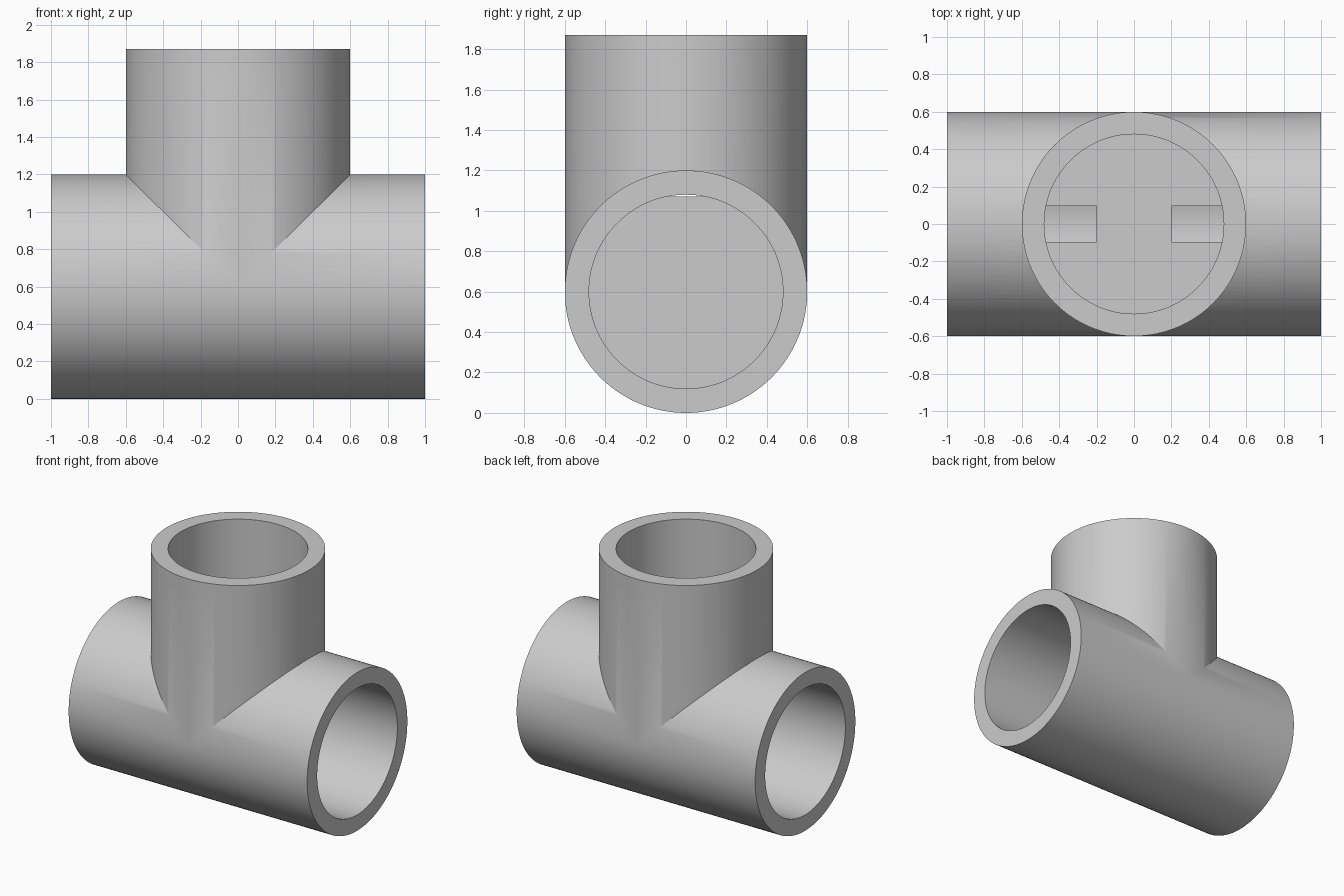
import bpy
import math

cube = bpy.data.objects.get("Cube")
if cube:
    bpy.data.objects.remove(cube, do_unlink=True)

OUTER, BORE = 0.6, 0.48
AXIS_Z, TOP, HALF = 0.6, 1.87, 1.0
DEPTH = 0.8      # depth of every blind bore
OVER = 0.1       # cutter overshoot past each mouth

grey = bpy.data.materials.new("pipe grey")
grey.use_nodes = True
colour = (0.6, 0.6, 0.6, 1)
grey.diffuse_color = colour
grey.node_tree.nodes["Principled BSDF"].inputs["Base Color"].default_value = colour


def cylinder(name, radius, start, end, along_x=False):
    """Cylinder between two positions on the run axis or the branch axis."""
    mid = (start + end) / 2
    bpy.ops.mesh.primitive_cylinder_add(
        vertices=128, radius=radius, depth=end - start,
        location=(mid, 0, AXIS_Z) if along_x else (0, 0, mid),
        rotation=(0, math.pi / 2 if along_x else 0, 0))
    obj = bpy.context.object
    obj.name = name
    obj.data.materials.append(grey)
    return obj


def combine(target, other, operation):
    """Apply a boolean and discard the helper."""
    mod = target.modifiers.new(operation, 'BOOLEAN')
    mod.operation, mod.object, mod.solver = operation, other, 'EXACT'
    bpy.context.view_layer.objects.active = target
    bpy.ops.object.modifier_apply(modifier=mod.name)
    bpy.data.objects.remove(other, do_unlink=True)


# Outer body: horizontal run with an upright branch (a hair slimmer for a clean seam)
tee = cylinder("pipe_tee", OUTER, -HALF, HALF, along_x=True)
combine(tee, cylinder("branch", OUTER - 0.0006, AXIS_Z, TOP), 'UNION')

# Blind bores from the three mouths; the branch floor just breaks into the run bores
combine(tee, cylinder("left_bore", BORE, HALF - DEPTH, HALF + OVER, True), 'DIFFERENCE')
combine(tee, cylinder("right_bore", BORE, -HALF - OVER, DEPTH - HALF, True), 'DIFFERENCE')
combine(tee, cylinder("branch_bore", BORE, TOP - DEPTH, TOP + OVER), 'DIFFERENCE')

# Smooth walls, sharp rims
bpy.ops.object.select_all(action='DESELECT')
tee.select_set(True)
bpy.context.view_layer.objects.active = tee
bpy.ops.object.shade_smooth_by_angle(angle=math.radians(25))
